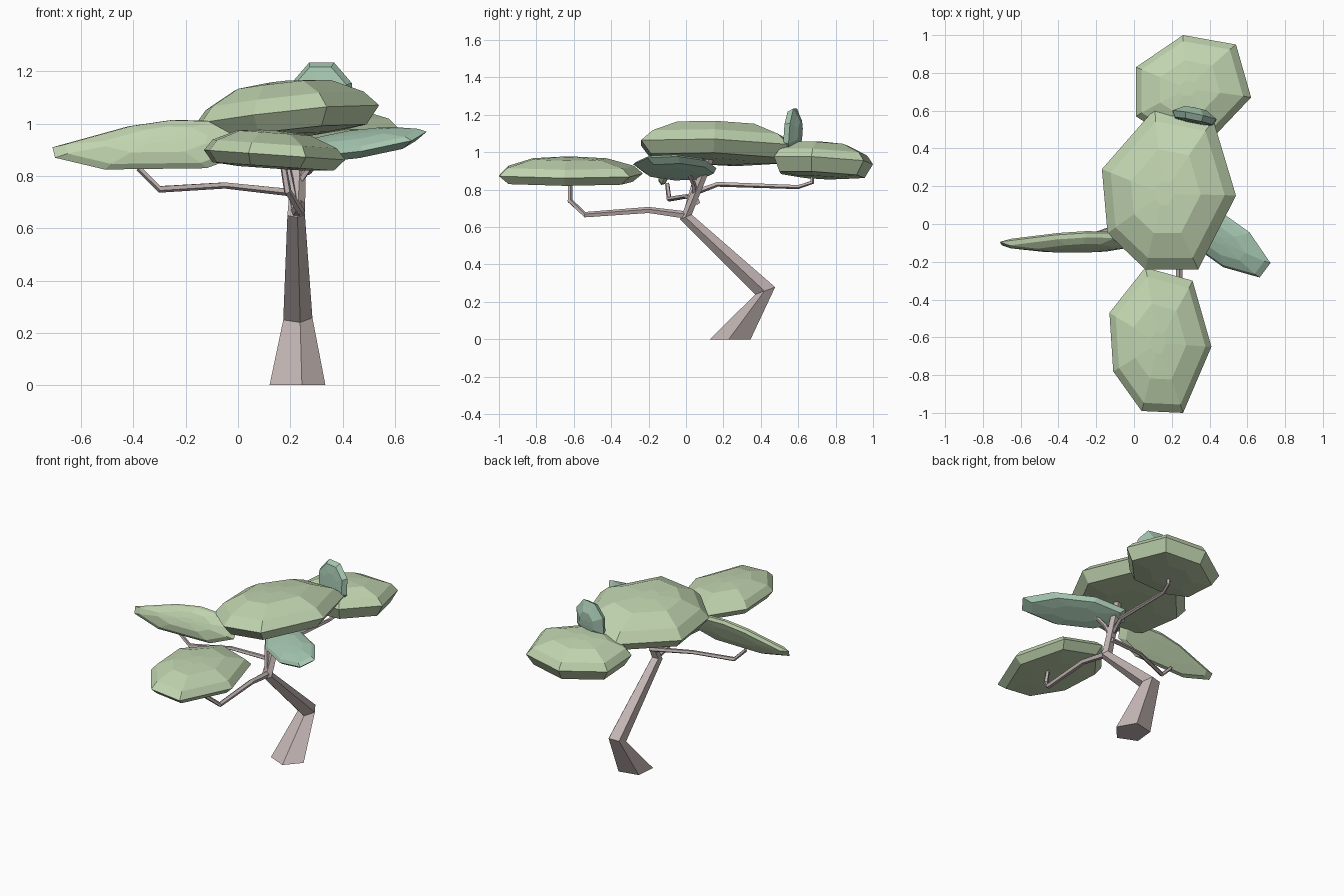
import bpy, bmesh, math
from mathutils import Vector

if "Cube" in bpy.data.objects:
    bpy.data.objects.remove(bpy.data.objects["Cube"])


def material(name, rgb):
    m = bpy.data.materials.new(name)
    m.diffuse_color = (*rgb, 1)
    m.use_nodes = True
    m.node_tree.nodes["Principled BSDF"].inputs["Base Color"].default_value = m.diffuse_color
    return m


GREEN = material("leaf_green", (0.53, 0.66, 0.43))
TEAL = material("leaf_teal", (0.38, 0.57, 0.44))
BARK = material("bark", (0.54, 0.46, 0.45))


def loft(name, rings, mat):
    """Skin a list of equal-length point rings and cap both ends."""
    bm = bmesh.new()
    vr = [[bm.verts.new(p) for p in ring] for ring in rings]
    n = len(vr[0])
    for a, b in zip(vr, vr[1:]):
        for i in range(n):
            j = (i + 1) % n
            bm.faces.new((a[i], a[j], b[j], b[i]))
    bm.faces.new(vr[0])
    bm.faces.new(vr[-1])
    bmesh.ops.recalc_face_normals(bm, faces=bm.faces)
    me = bpy.data.meshes.new(name)
    bm.to_mesh(me)
    bm.free()
    ob = bpy.data.objects.new(name, me)
    me.materials.append(mat)
    bpy.context.collection.objects.link(ob)


def limb(name, path, radii, sides=5, turn=0.3):
    """Faceted tapering tube along a path; the first ring lies level for the trunk."""
    pts = [Vector(p) for p in path]
    rings = []
    for i, (p, r) in enumerate(zip(pts, radii)):
        a, b = pts[max(i - 1, 0)], pts[min(i + 1, len(pts) - 1)]
        t = Vector((0, 0, 1)) if p.z == 0 else (b - a).normalized()
        ref = Vector((1, 0, 0)) if abs(t.x) < 0.7 else Vector((0, 1, 0))
        u = (ref - t * ref.dot(t)).normalized()
        v = t.cross(u)
        rings.append([p + r * (u * math.cos(k) + v * math.sin(k))
                      for k in [math.tau * s / sides + turn for s in range(sides)]])
    loft(name, rings, BARK)


def pad(name, rim, normal, profile, mat):
    """Faceted leaf pad: scaled copies of the rim, shifted along the normal."""
    rim = [Vector(p) for p in rim]
    c = sum(rim, Vector()) / len(rim)
    n = Vector(normal).normalized()
    loft(name, [[c + (p - c) * s + n * h for p in rim] for s, h in profile], mat)


def level(outline, z, sx, sy):
    """Lift a plan outline on to a sloping plane."""
    cx = sum(p[0] for p in outline) / len(outline)
    cy = sum(p[1] for p in outline) / len(outline)
    return [(x, y, z + sx * (x - cx) + sy * (y - cy)) for x, y in outline]


def oval(c, u, v, sides):
    c, u, v = Vector(c), Vector(u), Vector(v)
    return [c + u * math.cos(k) + v * math.sin(k)
            for k in [math.tau * (i + 0.5) / sides for i in range(sides)]]


def dome(down, up, shoulder=0.88):
    return [(0.45, -down), (0.86, -down * 0.85), (1, 0), (shoulder, up * 0.45),
            (0.52, up * 0.9), (0.15, up)]


# trunk and branches
limb("trunk", [(.22, .24, 0), (.225, .425, .26), (.22, 0, .655), (.24, .14, 1.0)],
     [.115, .06, .036, .024], turn=-0.1)
limb("front_branch", [(.22, .02, .66), (.24, -.2, .69), (.24, -.54, .665),
                      (.19, -.62, .74), (.17, -.62, .86)], [.022, .018, .016, .015, .012])
limb("left_branch", [(.23, .06, .735), (-.05, 0, .765), (-.3, -.09, .75),
                     (-.38, -.1, .83)], [.016, .013, .014, .012])
limb("back_branch", [(.22, .06, .79), (.25, .17, .83), (.27, .6, .815),
                     (.29, .675, .84), (.29, .675, .92)], [.016, .014, .012, .012, .012])
limb("right_branch", [(.22, .05, .76), (.27, .04, .83), (.34, .01, .9)], [.016, .013, .012])
limb("crown_branch", [(.22, 0, .67), (.19, .04, .82), (.16, .1, .97)], [.02, .016, .012])

# broad pads
pad("crown_pad", level([(.11, .61), (.42, .55), (.54, .15), (.34, -.24), (.06, -.24),
                        (-.14, -.05), (-.17, .29)], 1.03, .11, -.04),
    (-.06, .04, 1), dome(.08, .13, .85), GREEN)
pad("front_pad", level([(-.13, -.47), (.06, -.23), (.31, -.30), (.41, -.65),
                        (.26, -1.0), (.04, -.99), (-.11, -.78)], .882, -.07, 0),
    (.07, 0, 1), dome(.052, .093), GREEN)
pad("back_pad", level([(.01, .83), (.26, 1.0), (.54, .95), (.62, .67), (.43, .47),
                       (.15, .48), (.01, .57)], .955, .06, -.06),
    (-.06, .06, 1), dome(.09, .1), GREEN)

# narrow steep pad on the left
side = [(-.71, .91), (-.7, .87), (-.51, .825), (-.12, .83), (.04, .89), (.05, .95),
        (-.07, 1.01), (-.25, 1.015), (-.42, .99)]
pad("left_pad", [(x, -.09 + .45 * (z - .92), z) for x, z in side], (0, -1, .5),
    dome(.02, .048), GREEN)

# small teal pads
pad("right_pad", oval((.435, -.06, .925), (.28, -.20, .03), (.075, .10, .045), 8),
    (.1, -.5, 1), dome(.04, .04), TEAL)
pad("top_pad", oval((.32, .575, 1.1), (.125, -.025, 0), (0, .01, .145), 8),
    (.15, 1, -.05), dome(.038, .04, .75), TEAL)
